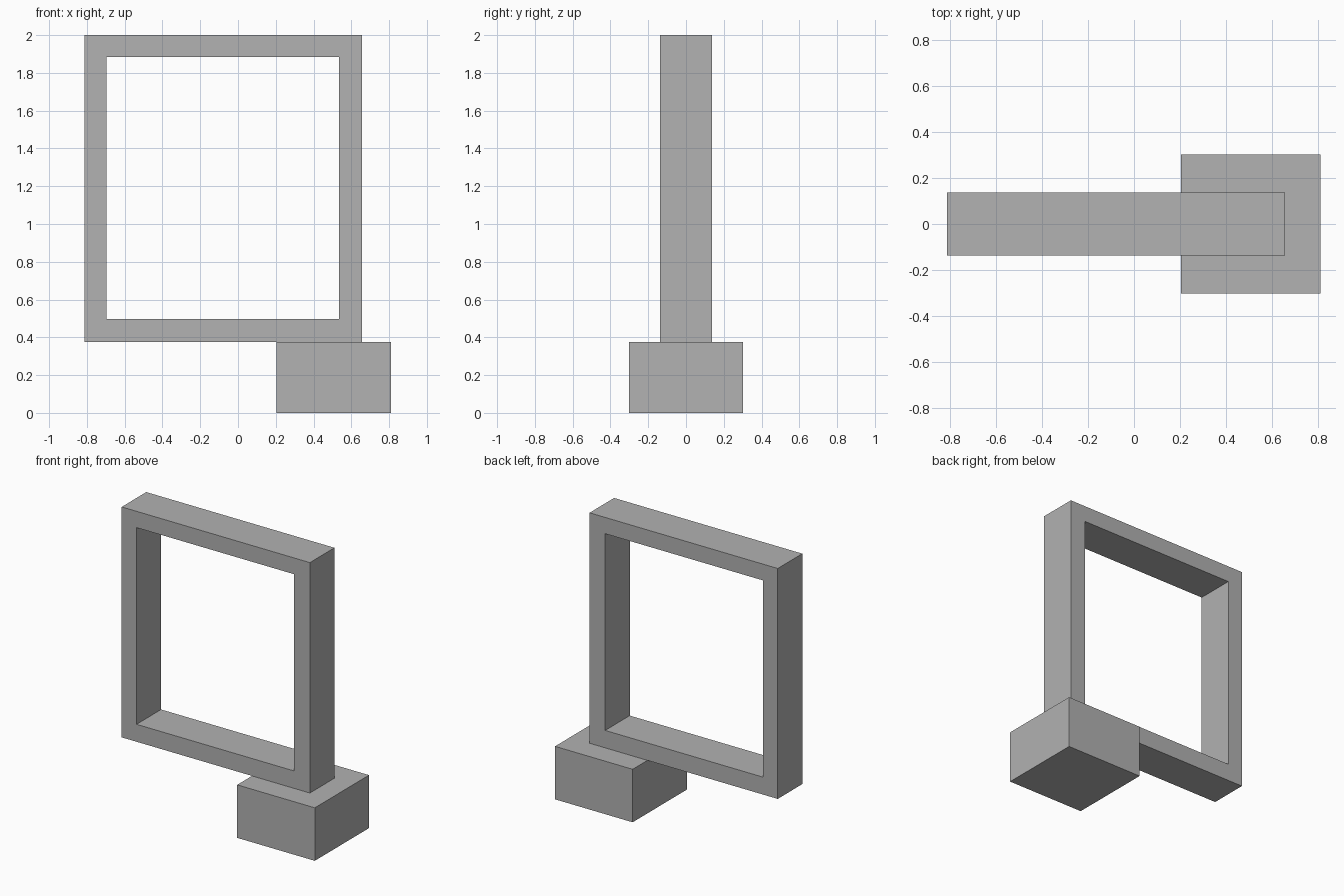
import bpy
import bmesh

cube = bpy.data.objects.get("Cube")
if cube:
    bpy.data.objects.remove(cube, do_unlink=True)

GREY = (0.445, 0.445, 0.445, 1.0)
grey = bpy.data.materials.new("mid grey")
grey.use_nodes = True
grey.diffuse_color = GREY
grey.node_tree.nodes["Principled BSDF"].inputs["Base Color"].default_value = GREY


def add_object(name, bm):
    bmesh.ops.recalc_face_normals(bm, faces=bm.faces)
    mesh = bpy.data.meshes.new(name)
    bm.to_mesh(mesh)
    bm.free()
    mesh.materials.append(grey)
    obj = bpy.data.objects.new(name, mesh)
    bpy.context.collection.objects.link(obj)


def rectangle(bm, x0, x1, z0, z1, y):
    return [bm.verts.new((x, y, z)) for x, z in ((x0, z0), (x1, z0), (x1, z1), (x0, z1))]


# Square frame: a ring between the outer and inner outlines, extruded in depth
HALF_DEPTH = 0.137
bm = bmesh.new()
outer = rectangle(bm, -0.812, 0.657, 0.374, 2.0, -HALF_DEPTH)
inner = rectangle(bm, -0.696, 0.535, 0.497, 1.885, -HALF_DEPTH)
for i in range(4):
    j = (i + 1) % 4
    bm.faces.new((outer[i], outer[j], inner[j], inner[i]))
ring = bmesh.ops.extrude_face_region(bm, geom=bm.faces[:], use_keep_orig=True)
moved = [v for v in ring["geom"] if isinstance(v, bmesh.types.BMVert)]
bmesh.ops.translate(bm, verts=moved, vec=(0, 2 * HALF_DEPTH, 0))
add_object("square_frame", bm)

# Base block under one end of the frame
bm = bmesh.new()
bmesh.ops.create_cube(bm, size=1)
bmesh.ops.scale(bm, verts=bm.verts, vec=(0.606, 0.604, 0.374))
bmesh.ops.translate(bm, verts=bm.verts, vec=(0.508, 0, 0.187))
add_object("base_block", bm)
